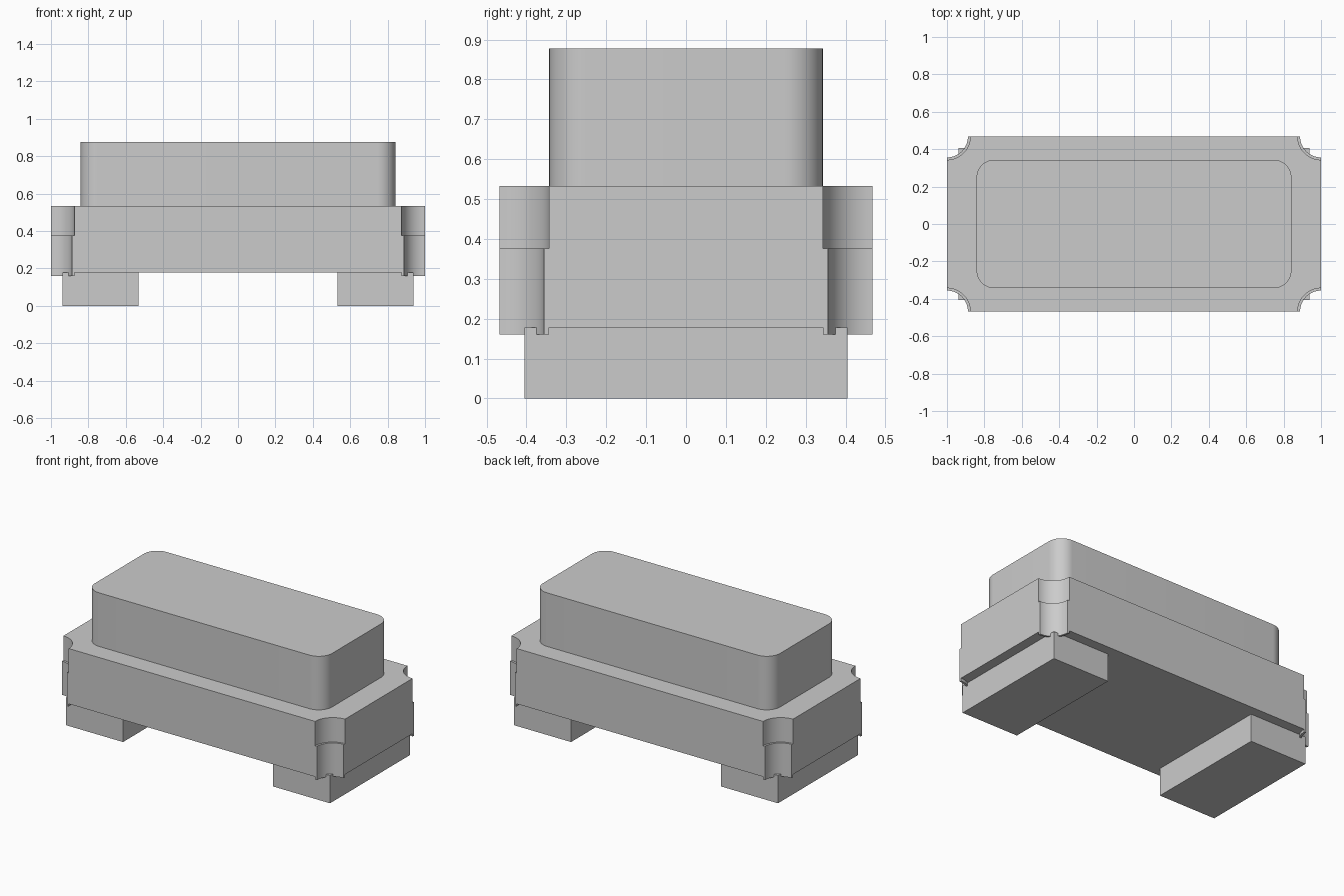
import bpy, bmesh
from math import cos, sin, pi, radians

if "Cube" in bpy.data.objects:
    bpy.data.objects.remove(bpy.data.objects["Cube"])

HX, HY = 1.0, 0.468          # half size of the ceramic body
R_OUT, R_IN = 0.125, 0.112   # corner notch radius, inside radius of its plating
SEG = 16


def arc(cx, cy, r, a0, a1):
    return [(cx + r * cos(a0 + (a1 - a0) * i / SEG),
             cy + r * sin(a0 + (a1 - a0) * i / SEG)) for i in range(SEG + 1)]


def extrude(name, outline, z0, z1):
    bm = bmesh.new()
    face = bm.faces.new([bm.verts.new((x, y, z0)) for x, y in outline])
    res = bmesh.ops.extrude_face_region(bm, geom=[face], use_keep_orig=True)
    top = [g for g in res["geom"] if isinstance(g, bmesh.types.BMVert)]
    bmesh.ops.translate(bm, verts=top, vec=(0, 0, z1 - z0))
    bmesh.ops.recalc_face_normals(bm, faces=bm.faces)
    mesh = bpy.data.meshes.new(name)
    bm.to_mesh(mesh)
    bm.free()
    obj = bpy.data.objects.new(name, mesh)
    bpy.context.collection.objects.link(obj)
    bpy.ops.object.select_all(action='DESELECT')
    obj.select_set(True)
    bpy.context.view_layer.objects.active = obj
    bpy.ops.object.shade_smooth_by_angle(angle=radians(30))
    return obj


# Corner signs with the start angle of each quadrant, counter-clockwise
corners = [(1, 1, 0), (-1, 1, pi / 2), (-1, -1, pi), (1, -1, 1.5 * pi)]

# Ceramic body with a concave quarter-round notch at each corner
body = []
for sx, sy, a in corners:
    body += arc(sx * HX, sy * HY, R_OUT, a + 1.5 * pi, a + pi)
extrude("ceramic_body", body, 0.178, 0.533)

# Lid with rounded corners
lid = []
for sx, sy, a in corners:
    lid += arc(sx * (0.842 - 0.095), sy * (0.343 - 0.095), 0.095, a, a + pi / 2)
extrude("lid", lid, 0.533, 0.877)

# Thin plating lining the lower part of each notch
for i, (sx, sy, a) in enumerate(corners):
    ring = (arc(sx * HX, sy * HY, R_OUT, a + 1.5 * pi, a + pi)
            + arc(sx * HX, sy * HY, R_IN, a + pi, a + 1.5 * pi))
    extrude(f"corner_plating_{i + 1}", ring, 0.16, 0.376)

# Terminal pads underneath, one per end
for side, s in (("left", -1), ("right", 1)):
    pad = [(s * 0.533, -0.405), (s * 0.937, -0.405),
           (s * 0.937, 0.405), (s * 0.533, 0.405)]
    extrude(f"terminal_pad_{side}", pad, 0.0, 0.178)
